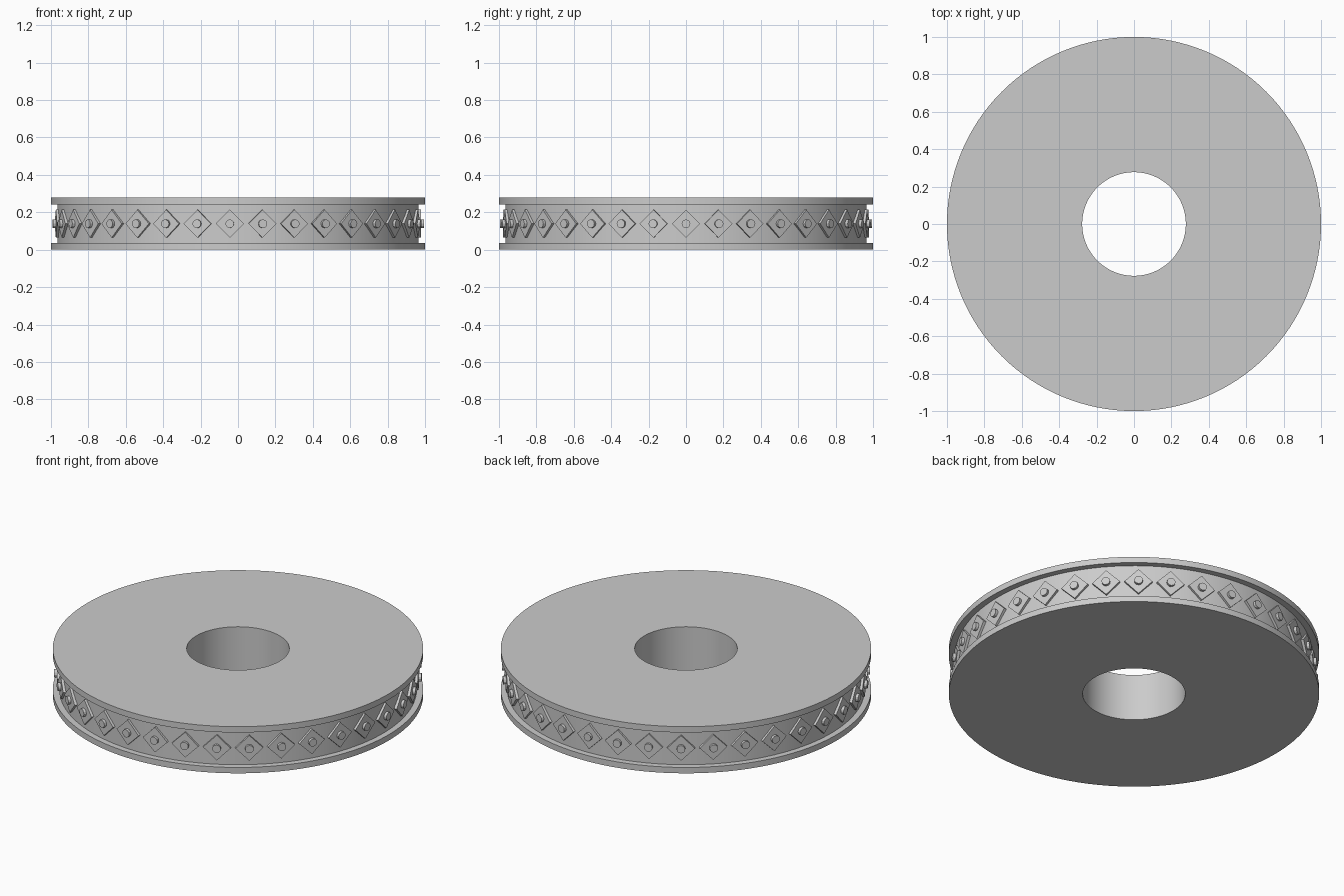
import bpy, bmesh
from math import pi, cos, sin
from mathutils import Matrix

if "Cube" in bpy.data.objects:
    bpy.data.objects.remove(bpy.data.objects["Cube"])

H, RIM, HOLE, BAND = 0.278, 0.035, 0.277, 0.965
STUDS, SEG = 35, 128

def finish(bm, name):
    bmesh.ops.recalc_face_normals(bm, faces=bm.faces)
    me = bpy.data.meshes.new(name)
    bm.to_mesh(me)
    bm.free()
    ob = bpy.data.objects.new(name, me)
    bpy.context.collection.objects.link(ob)
    bpy.context.view_layer.objects.active = ob
    ob.select_set(True)
    bpy.ops.object.shade_smooth_by_angle(angle=0.5)
    ob.select_set(False)
    return ob

# Wheel body: grooved cross-section turned round the z axis
profile = [(HOLE, 0), (1, 0), (1, RIM), (BAND, RIM),
           (BAND, H - RIM), (1, H - RIM), (1, H), (HOLE, H)]
bm = bmesh.new()
rings = [[bm.verts.new((r * cos(2 * pi * i / SEG), r * sin(2 * pi * i / SEG), z))
          for i in range(SEG)] for r, z in profile]
for a, b in zip(rings, rings[1:] + rings[:1]):
    for i in range(SEG):
        j = (i + 1) % SEG
        bm.faces.new((a[i], a[j], b[j], b[i]))
finish(bm, "wheel_body")

def ring_of_prisms(name, sides, radius, r_in, r_out):
    """Prisms pointing outwards, spaced evenly round the groove."""
    bm = bmesh.new()
    for k in range(STUDS):
        m = (Matrix.Rotation(2 * pi * k / STUDS, 4, 'Z')
             @ Matrix.Translation(((r_in + r_out) / 2, 0, H / 2))
             @ Matrix.Rotation(pi / 2, 4, 'Y'))
        bmesh.ops.create_cone(bm, cap_ends=True, segments=sides, radius1=radius,
                              radius2=radius, depth=r_out - r_in, matrix=m)
    return finish(bm, name)

# Diamond plates and the round studs on them
ring_of_prisms("diamond_plates", 4, 0.075, 0.95, 0.978)
ring_of_prisms("round_studs", 12, 0.023, 0.96, 0.994)
